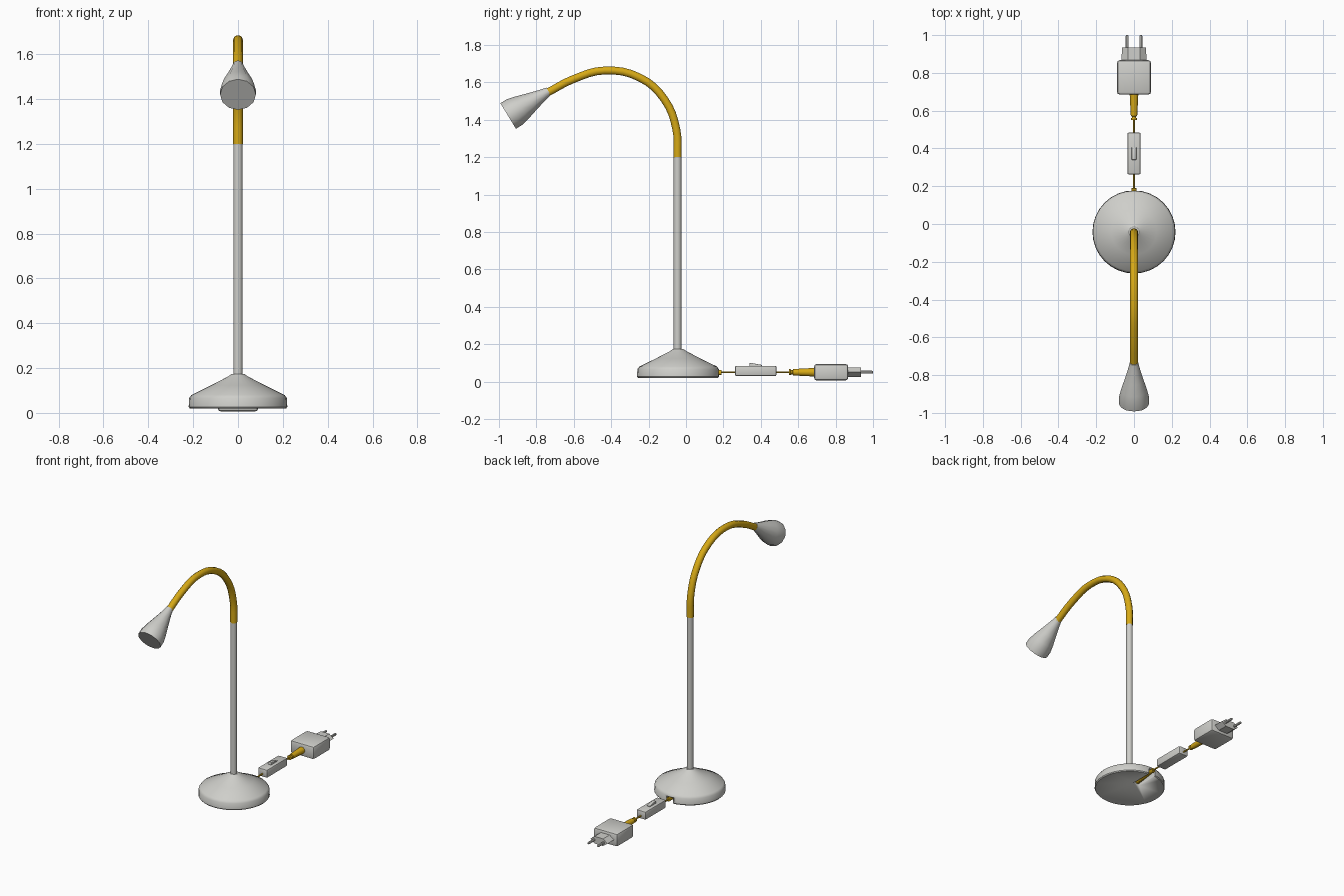
import bpy, bmesh, math
from mathutils import Vector, Matrix

cube = bpy.data.objects.get("Cube")
if cube:
    bpy.data.objects.remove(cube, do_unlink=True)


def material(name, rgb):
    m = bpy.data.materials.new(name)
    m.use_nodes = True
    m.diffuse_color = (*rgb, 1)
    bsdf = m.node_tree.nodes["Principled BSDF"]
    bsdf.inputs["Base Color"].default_value = (*rgb, 1)
    bsdf.inputs["Roughness"].default_value = 0.6
    return m


GREY = material("light_grey", (0.62, 0.62, 0.59))
YELLOW = material("golden_yellow", (0.68, 0.40, 0.008))


def activate(obj):
    bpy.ops.object.select_all(action='DESELECT')
    obj.select_set(True)
    bpy.context.view_layer.objects.active = obj


def finish(name, bm, mat, angle=35):
    bmesh.ops.recalc_face_normals(bm, faces=bm.faces)
    me = bpy.data.meshes.new(name)
    bm.to_mesh(me)
    bm.free()
    obj = bpy.data.objects.new(name, me)
    bpy.context.collection.objects.link(obj)
    me.materials.append(mat)
    activate(obj)
    bpy.ops.object.shade_smooth_by_angle(angle=math.radians(angle))
    return obj


def lathe(name, mat, origin, axis, profile, sides=16, squash=1.0):
    """Spin (radius, distance) pairs around an axis and cap both ends."""
    bm = bmesh.new()
    rings = []
    for r, t in profile:
        angles = [math.tau * i / sides for i in range(sides)]
        rings.append([bm.verts.new((r * math.cos(a), r * math.sin(a) * squash, t))
                      for a in angles])
    for low, high in zip(rings, rings[1:]):
        for i in range(sides):
            j = (i + 1) % sides
            bm.faces.new((low[i], low[j], high[j], high[i]))
    bm.faces.new(rings[0])
    bm.faces.new(rings[-1])
    turn = Vector(axis).to_track_quat('Z', 'Y').to_matrix().to_4x4()
    bmesh.ops.transform(bm, matrix=Matrix.Translation(origin) @ turn, verts=bm.verts)
    return finish(name, bm, mat)


def box(name, mat, centre, size, bevel=0.0, tilt=0.0):
    bm = bmesh.new()
    bmesh.ops.create_cube(bm, size=1, matrix=Matrix.Diagonal((*size, 1)))
    if bevel:
        bmesh.ops.bevel(bm, geom=bm.edges[:], offset=bevel, segments=2,
                        profile=0.5, affect='EDGES')
    place = Matrix.Translation(centre) @ Matrix.Rotation(tilt, 4, 'X')
    bmesh.ops.transform(bm, matrix=place, verts=bm.verts)
    return finish(name, bm, mat)


STEM_Y = -0.045
CORD_Z = 0.05
BACK = (0, 1, 0)

# Weighted base with a cord slot in its underside
base = lathe("base", GREY, (0, -0.042, 0), (0, 0, 1),
             [(0.215, 0.02), (0.22, 0.026), (0.218, 0.066), (0.208, 0.08),
              (0.12, 0.123), (0.045, 0.162), (0.028, 0.174)], 32)
slot = box("slot_cutter", GREY, (0, 0.11, 0.03), (0.05, 0.18, 0.06))
slot.hide_render = True
slot.hide_set(True)
cut = base.modifiers.new("cord_slot", 'BOOLEAN')
cut.operation = 'DIFFERENCE'
cut.object = slot
activate(base)
bpy.ops.object.modifier_apply(modifier=cut.name)
bpy.data.objects.remove(slot, do_unlink=True)

# Stem
lathe("stem", GREY, (0, STEM_Y, 0), (0, 0, 1), [(0.021, 0.165), (0.021, 1.205)], 12)

# Flexible neck
path = [(STEM_Y, 1.2), (-0.052, 1.35), (-0.115, 1.508), (-0.245, 1.624),
        (-0.435, 1.663), (-0.6, 1.618), (-0.75, 1.54)]
curve = bpy.data.curves.new("flexible_neck", 'CURVE')
curve.dimensions = '3D'
curve.bevel_depth = 0.022
curve.bevel_resolution = 3
curve.use_fill_caps = True
curve.resolution_u = 4
spline = curve.splines.new('BEZIER')
spline.bezier_points.add(len(path) - 1)
for p, (y, z) in zip(spline.bezier_points, path):
    p.co = (0, y, z)
    p.handle_left_type = p.handle_right_type = 'AUTO'
curve.materials.append(YELLOW)
neck = bpy.data.objects.new("flexible_neck", curve)
bpy.context.collection.objects.link(neck)
activate(neck)
bpy.ops.object.convert(target='MESH')
bpy.ops.object.shade_smooth_by_angle(angle=math.radians(50))

# Lamp shade
lathe("lamp_shade", GREY, (0, -0.735, 1.552), (0, -0.85, -0.52),
      [(0.023, 0), (0.032, 0.04), (0.052, 0.11), (0.07, 0.17),
       (0.08, 0.215), (0.08, 0.253)], 12)

# Cord and its sleeves
lathe("cord", YELLOW, (0, 0.1, CORD_Z), BACK, [(0.005, 0), (0.005, 0.5)], 8)
lathe("base_sleeve", YELLOW, (0, 0.03, 0.04), (0, 1, 0.06),
      [(0.02, 0), (0.012, 0.14), (0.014, 0.145), (0.014, 0.16)], 10)
lathe("plug_sleeve", YELLOW, (0, 0.55, CORD_Z), BACK,
      [(0.016, 0), (0.016, 0.01), (0.011, 0.012), (0.011, 0.02),
       (0.017, 0.022), (0.023, 0.14)], 12)

# Inline switch
box("switch_body", GREY, (0, 0.373, 0.057), (0.07, 0.222, 0.055), 0.008)
box("switch_rocker", GREY, (0, 0.372, 0.085), (0.024, 0.066, 0.02), 0.002, -0.18)

# Plug
box("plug_body", GREY, (0, 0.776, 0.05), (0.18, 0.182, 0.088), 0.014)
lathe("plug_nose", GREY, (0, 0.85, CORD_Z), BACK, [(0.066, 0), (0.064, 0.085)], 6, 0.44)
for side, x in (("left", 0.036), ("right", -0.036)):
    lathe(side + "_pin", GREY, (x, 0.93, CORD_Z), BACK,
          [(0.008, 0), (0.008, 0.064), (0.005, 0.07)], 8)
